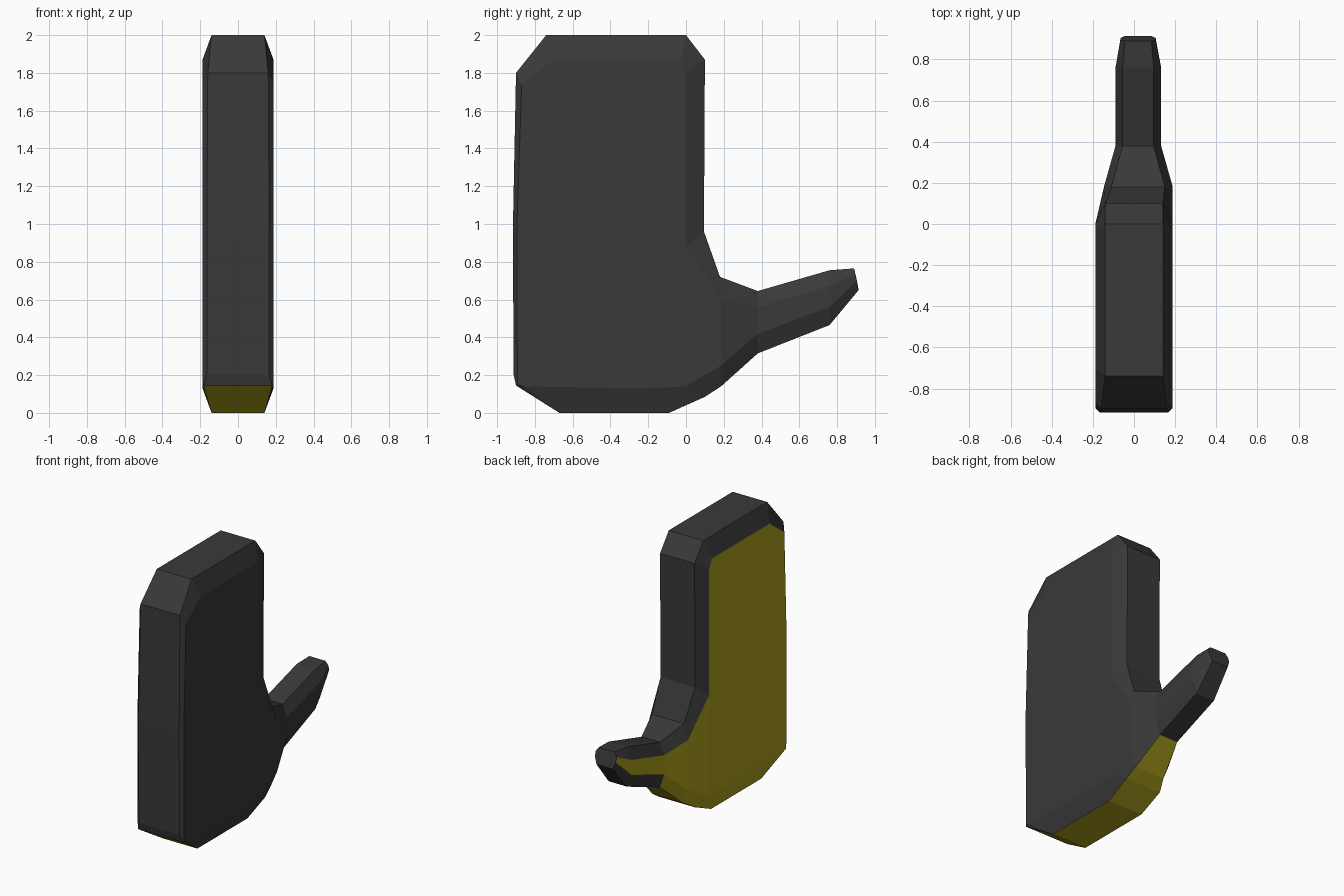
import bpy, bmesh

if "Cube" in bpy.data.objects:
    bpy.data.objects.remove(bpy.data.objects["Cube"])

def material(name, colour):
    m = bpy.data.materials.new(name)
    m.diffuse_color = (*colour, 1)
    m.use_nodes = True
    m.node_tree.nodes["Principled BSDF"].inputs["Base Color"].default_value = m.diffuse_color
    return m

# Profile stations, clockwise from the top front:
# (rim y, rim z, rim x left, rim x right), (side y, side z, side x left, side x right)
B = (-.14, .14)
S = (-.188, .188)
T = (-.055, .095)
U = (-.09, .132)
F = (-.165, .165)
stations = [
    ((-.74, 2.0, *B), (-.70, 1.87, *S)),
    ((0, 2.0, *B), (-.03, 1.87, *S)),
    ((.10, 1.87, *B), (0, 1.80, *S)),
    ((.095, .96, *B), (0, .88, *S)),
    ((.18, .72, -.11, .15), (.185, .61, -.145, .187)),
    ((.38, .645, *T), (.38, .56, *U)),
    ((.76, .755, *T), (.76, .67, *U)),
    ((.89, .765, -.045, .085), (.895, .735, -.065, .105)),
    ((.914, .65, -.045, .085), (.905, .70, -.065, .105)),
    ((.76, .465, *T), (.76, .56, *U)),
    ((.38, .315, *T), (.38, .42, *U)),
    ((.185, .14, -.10, .14), (.185, .25, -.145, .187)),
    ((.10, .085, -.14, .15), (0, .14, *S)),
    ((-.09, 0, *B), (-.20, .13, *S)),
    ((-.67, 0, *B), (-.86, .14, *S)),
    ((-.90, .145, -.18, .18), (-.89, .15, *S)),
    ((-.912, .20, *F), (-.893, .20, *S)),
    ((-.917, .95, *F), (-.895, 1.0, *S)),
    ((-.90, 1.80, -.16, .16), (-.87, 1.74, *S)),
]
N = len(stations)
underside = range(10, 15)      # edges running along the bottom

bm = bmesh.new()

def loop(ring, side):
    return [bm.verts.new((s[ring][2 + side], s[ring][0], s[ring][1])) for s in stations]

rim = [loop(0, 0), loop(0, 1)]
flat = [loop(1, 0), loop(1, 1)]

def face(verts, yellow):
    bm.faces.new(verts).material_index = int(yellow)

# Rim band and bevels
for i in range(N):
    j = (i + 1) % N
    low = i in underside
    face((rim[0][i], rim[0][j], rim[1][j], rim[1][i]), low)
    for side in (0, 1):
        face((rim[side][i], flat[side][i], flat[side][j], rim[side][j]), low and side == 0)

# Palm and back of the hand, then the thumb sides
body = [0, 1, 2, 3] + list(range(12, N))
for side in (0, 1):
    for ids in (body, (3, 4, 11, 12), (4, 5, 10, 11), (5, 6, 9, 10), (6, 7, 8, 9)):
        face([flat[side][k] for k in ids], side == 0)

bmesh.ops.recalc_face_normals(bm, faces=bm.faces)
mesh = bpy.data.meshes.new("mitten")
bm.to_mesh(mesh)
bm.free()
mesh.materials.append(material("dark grey", (.041, .041, .041)))
mesh.materials.append(material("olive yellow", (.40, .34, .011)))
bpy.context.collection.objects.link(bpy.data.objects.new("mitten", mesh))
